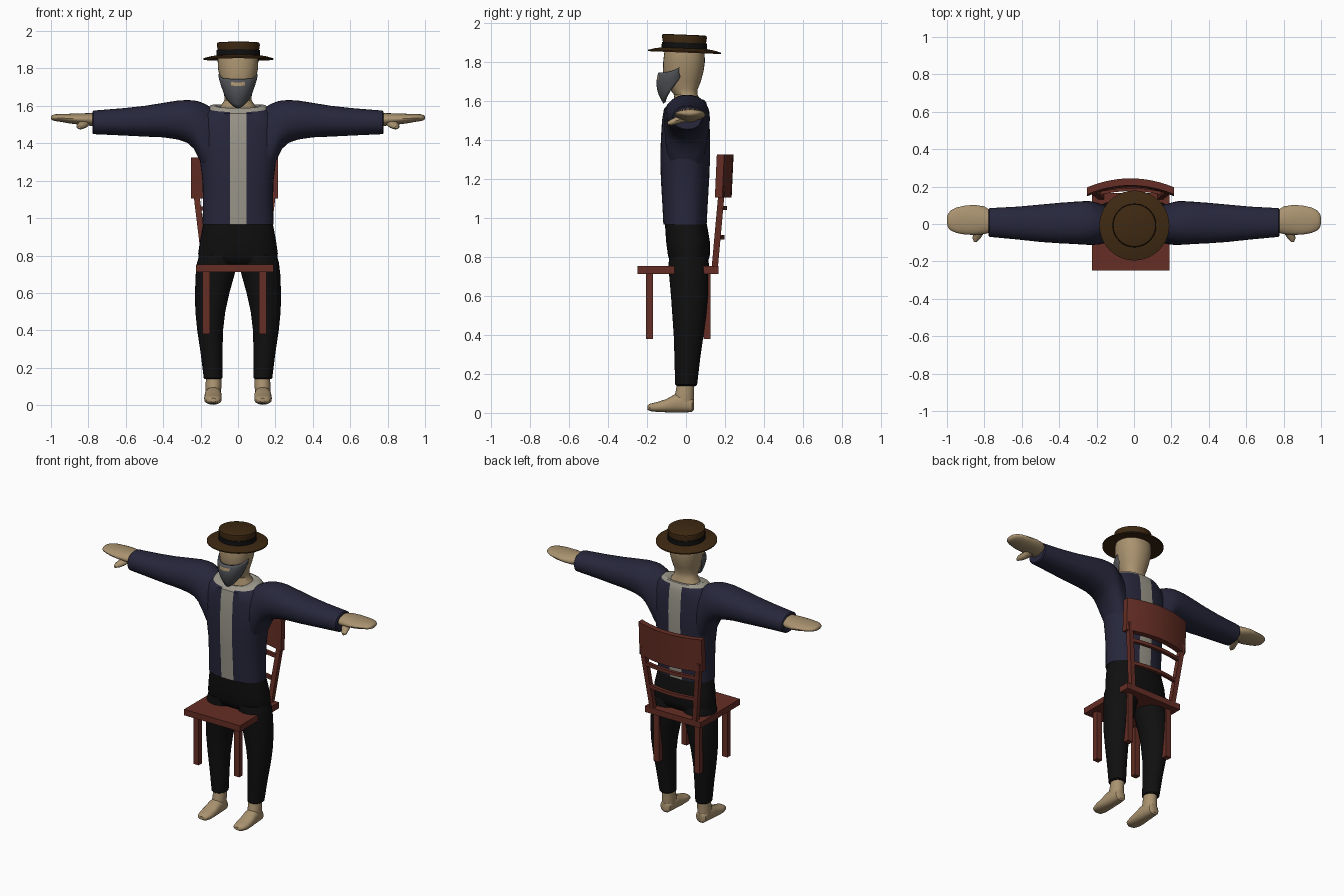
import bpy, bmesh, math
from mathutils import Vector


def material(name, r, g, b):
    m = bpy.data.materials.new(name)
    m.diffuse_color = (r, g, b, 1)
    return m


SKIN = material("skin", 0.40, 0.29, 0.16)
NAVY = material("navy_cloth", 0.020, 0.020, 0.045)
BLACK = material("black_cloth", 0.005, 0.005, 0.005)
SHIRT = material("pale_grey_cloth", 0.33, 0.31, 0.26)
WOOD = material("red_brown_wood", 0.13, 0.027, 0.018)
STRAW = material("brown_hat", 0.048, 0.022, 0.006)
BEARD = material("grey_hair", 0.085, 0.09, 0.10)


def finish(name, bm, mats, angle=40):
    bmesh.ops.recalc_face_normals(bm, faces=bm.faces)
    me = bpy.data.meshes.new(name)
    bm.to_mesh(me)
    bm.free()
    for m in mats:
        me.materials.append(m)
    for p in me.polygons:
        p.use_smooth = True
    me.set_sharp_from_angle(angle=math.radians(angle))
    ob = bpy.data.objects.new(name, me)
    bpy.context.collection.objects.link(ob)
    return ob


def loft_bm(axis, rings, side=1, n=32, e=2.0):
    """Rings are (t, centre a, centre b, radius a, radius b) along an axis."""
    bm = bmesh.new()
    loops = []
    for t, ca, cb, ra, rb in rings:
        loop = []
        for i in range(n):
            w = 2 * math.pi * i / n
            c, s = math.cos(w), math.sin(w)
            a = ca + ra * math.copysign(abs(c) ** (2 / e), c)
            b = cb + rb * math.copysign(abs(s) ** (2 / e), s)
            x, y, z = {"x": (t, a, b), "y": (a, t, b), "z": (a, b, t)}[axis]
            loop.append(bm.verts.new((x * side, y, z)))
        loops.append(loop)
    for p, q in zip(loops, loops[1:]):
        for i in range(n):
            j = (i + 1) % n
            bm.faces.new((p[i], p[j], q[j], q[i]))
    bm.faces.new(loops[0])
    bm.faces.new(loops[-1])
    return bm


def loft(name, axis, rings, mat, side=1, n=32, e=2.0):
    return finish(name, loft_bm(axis, rings, side, n, e), [mat])


def bar(name, p, q, wx, wy):
    """Square post between two points, with level ends."""
    bm = bmesh.new()
    bmesh.ops.create_cube(bm, size=1)
    for v in bm.verts:
        c = Vector(q if v.co.z > 0 else p)
        v.co = c + Vector((v.co.x * wx, v.co.y * wy, 0))
    return finish(name, bm, [WOOD])


def curved_rail(name, z0, z1, half, y_end, sag, thick, lean=0.0):
    """Rail bowed backwards in plan."""
    bm = bmesh.new()
    n, loops = 12, []
    for i in range(n + 1):
        u = 2 * i / n - 1
        y = y_end + sag * (1 - u * u)
        loops.append([bm.verts.new((CX + u * half, y + d, z)) for d, z in (
            (-thick / 2, z0), (thick / 2, z0),
            (thick / 2 + lean, z1), (-thick / 2 + lean, z1))])
    for p, q in zip(loops, loops[1:]):
        for i in range(4):
            j = (i + 1) % 4
            bm.faces.new((p[i], p[j], q[j], q[i]))
    bm.faces.new(loops[0])
    bm.faces.new(loops[-1])
    return finish(name, bm, [WOOD])


# Jacket body, with shirt strip front and back and a shirt collar
bm = loft_bm("z", [
    (0.965, 0, -0.005, 0.190, 0.111), (1.08, 0, -0.005, 0.187, 0.117),
    (1.20, 0, -0.005, 0.190, 0.124), (1.32, 0, -0.004, 0.205, 0.128),
    (1.42, 0, -0.002, 0.220, 0.126), (1.50, 0, -0.002, 0.212, 0.121),
    (1.56, 0, 0, 0.190, 0.113), (1.59, 0, 0, 0.160, 0.104),
    (1.604, 0, 0, 0.147, 0.095), (1.607, 0, 0, 0.130, 0.085),
    (1.595, 0, 0.005, 0.090, 0.068)], n=40, e=2.4)
for x in (-0.043, 0.046):
    bmesh.ops.bisect_plane(bm, geom=bm.verts[:] + bm.edges[:] + bm.faces[:],
                           plane_co=(x, 0, 0), plane_no=(1, 0, 0))
for f in bm.faces:
    c = f.calc_center_median()
    f.material_index = int(-0.043 < c.x < 0.046 or c.z > 1.594)
for v in bm.verts:
    if v.co.z > 1.57:
        v.co.z += 0.22 * min(0, v.co.y)
finish("jacket_body", bm, [NAVY, SHIRT])

# Sleeves: x, bottom z, top z, y centre, y radius
SLEEVE = [(0.14, 1.19, 1.59, 0, 0.098), (0.18, 1.25, 1.612, 0, 0.108),
          (0.21, 1.32, 1.624, 0.003, 0.114), (0.235, 1.37, 1.629, 0.005, 0.117),
          (0.27, 1.402, 1.631, 0.006, 0.116), (0.32, 1.42, 1.629, 0.006, 0.113),
          (0.40, 1.432, 1.616, 0.005, 0.108), (0.50, 1.436, 1.600, 0.004, 0.100),
          (0.62, 1.442, 1.587, 0.005, 0.088), (0.772, 1.449, 1.575, 0.008, 0.077),
          (0.778, 1.455, 1.569, 0.008, 0.070)]

for side, tag in ((-1, "left"), (1, "right")):
    loft(tag + "_sleeve", "x",
         [(x, y, (a + b) / 2, ry, (b - a) / 2) for x, a, b, y, ry in SLEEVE],
         NAVY, side, e=2.2)
    # Flat mitten hand and thumb
    loft(tag + "_hand", "x", [
        (0.76, 0.012, 1.525, 0.055, 0.036), (0.80, 0.020, 1.528, 0.074, 0.033),
        (0.85, 0.022, 1.530, 0.080, 0.030), (0.90, 0.021, 1.532, 0.078, 0.026),
        (0.95, 0.020, 1.536, 0.068, 0.021), (0.98, 0.019, 1.537, 0.053, 0.018),
        (0.995, 0.018, 1.537, 0.036, 0.013), (1.0, 0.018, 1.537, 0.015, 0.006)],
        SKIN, side, 24)
    loft(tag + "_thumb", "y", [
        (0.0, 0.815, 1.515, 0.030, 0.022), (-0.045, 0.828, 1.50, 0.028, 0.020),
        (-0.075, 0.842, 1.49, 0.022, 0.016), (-0.095, 0.848, 1.485, 0.008, 0.007)],
        SKIN, side, 12)
    # Trouser leg: z, inner x, outer x, front y, back y
    leg = [(0.80, 0.012, 0.208, -0.085, 0.108), (0.76, 0.006, 0.219, -0.090, 0.119),
           (0.70, 0.018, 0.226, -0.086, 0.119), (0.60, 0.046, 0.230, -0.077, 0.114),
           (0.50, 0.068, 0.228, -0.070, 0.104), (0.40, 0.080, 0.218, -0.063, 0.090),
           (0.28, 0.083, 0.200, -0.059, 0.073), (0.145, 0.083, 0.183, -0.056, 0.057),
           (0.139, 0.090, 0.176, -0.048, 0.050)]
    loft(tag + "_trouser_leg", "z", [
        (z, (a + b) / 2, (c + d) / 2, (b - a) / 2, (d - c) / 2)
        for z, a, b, c, d in leg], BLACK, side)
    # Bare foot and ankle
    loft(tag + "_ankle", "z", [
        (0.16, 0.130, 0.0, 0.041, 0.044), (0.11, 0.131, -0.006, 0.042, 0.047),
        (0.07, 0.132, -0.012, 0.042, 0.052), (0.03, 0.132, -0.012, 0.040, 0.050)],
        SKIN, side, 24)
    loft(tag + "_foot", "y", [
        (0.040, 0.132, 0.040, 0.022, 0.026), (0.030, 0.132, 0.040, 0.036, 0.036),
        (-0.02, 0.132, 0.050, 0.043, 0.048), (-0.06, 0.133, 0.048, 0.045, 0.046),
        (-0.10, 0.134, 0.037, 0.047, 0.034), (-0.15, 0.134, 0.030, 0.046, 0.025),
        (-0.185, 0.133, 0.028, 0.036, 0.019), (-0.198, 0.132, 0.027, 0.016, 0.010)],
        SKIN, side, 24, 2.4)

# Trouser seat
loft("trouser_hips", "z", [
    (0.985, 0, -0.003, 0.183, 0.106), (0.94, 0, 0.003, 0.192, 0.109),
    (0.88, 0, 0.010, 0.203, 0.112), (0.81, 0, 0.015, 0.213, 0.108),
    (0.765, 0, 0.015, 0.205, 0.095), (0.738, 0, 0.015, 0.120, 0.055)],
    BLACK, e=2.4)

# Neck and head
loft("head", "z", [
    (1.565, 0, 0.008, 0.110, 0.078), (1.60, 0, 0.006, 0.092, 0.068),
    (1.63, 0, 0.0, 0.072, 0.060), (1.66, 0, -0.012, 0.074, 0.072),
    (1.70, 0, -0.016, 0.086, 0.092), (1.75, 0, -0.014, 0.098, 0.104),
    (1.80, 0, -0.010, 0.107, 0.107), (1.85, 0, -0.008, 0.109, 0.103),
    (1.87, 0, -0.008, 0.105, 0.100)], SKIN, e=2.2)

# Beard wrapped round the jaw, with the mouth as recoloured faces
bm = bmesh.new()
COLS, ROWS = 24, 8
grid = []
for i in range(COLS + 1):
    k = 2 * i / COLS - 1
    u = k * math.radians(80)
    top = 1.743 + 0.027 * k ** 4
    bottom = 1.59 + 0.135 * abs(k) ** 1.5
    col = []
    for j in range(ROWS + 1):
        v = j / ROWS
        ry = 0.122 + 0.055 * v - 0.08 * v ** 2
        rx = 0.100 - 0.016 * v * v
        col.append(bm.verts.new((rx * math.sin(u), -0.013 - ry * math.cos(u),
                                 top + (bottom - top) * v)))
    grid.append(col)
for i in range(COLS):
    for j in range(ROWS):
        f = bm.faces.new((grid[i][j], grid[i][j + 1],
                          grid[i + 1][j + 1], grid[i + 1][j]))
        f.material_index = int(j == 1 and abs(i + 0.5 - COLS / 2) < 3)
beard = finish("beard", bm, [BEARD, SKIN])
mod = beard.modifiers.new("thickness", "SOLIDIFY")
mod.thickness = 0.03
mod.offset = 0
mod.thickness = 0.014


# Hat turned from profiles of (radius, z), tipped slightly back
def hat_part(name, profile, mat):
    bm = loft_bm("z", [(z, 0.002, -0.008, r, r) for r, z in profile], n=40)
    for v in bm.verts:
        v.co.z -= 0.04 * v.co.y
    return finish(name, bm, [mat], 30)


hat_part("hat", [(0.09, 1.862), (0.187, 1.847), (0.187, 1.854), (0.150, 1.864),
                 (0.112, 1.870), (0.111, 1.900), (0.115, 1.925),
                 (0.113, 1.936), (0.106, 1.939)], STRAW)
hat_part("hat_band", [(0.108, 1.867), (0.117, 1.867), (0.116, 1.898),
                      (0.108, 1.898)], BLACK)

# Chair seat, legs, leaning posts, back panel and slats
CX = -0.018
bar("chair_seat", (CX, -0.042, 0.713), (CX, -0.042, 0.753), 0.415, 0.415)
for s, tag in ((-1, "left"), (1, "right")):
    x = CX + s * 0.151
    for y, end in ((-0.187, "front"), (0.107, "back")):
        bar(f"chair_{end}_leg_{tag}", (x, y, 0.38), (x, y, 0.72), 0.04, 0.036)
    bar("chair_post_" + tag, (CX + s * 0.157, 0.147, 0.74),
        (CX + s * 0.208, 0.185, 1.16), 0.032, 0.032)
curved_rail("chair_back_panel", 1.105, 1.325, 0.233, 0.167, 0.048, 0.038, 0.010)
curved_rail("chair_upper_slat", 1.04, 1.062, 0.195, 0.175, 0.025, 0.022)
curved_rail("chair_lower_slat", 0.89, 0.912, 0.178, 0.162, 0.025, 0.022)
